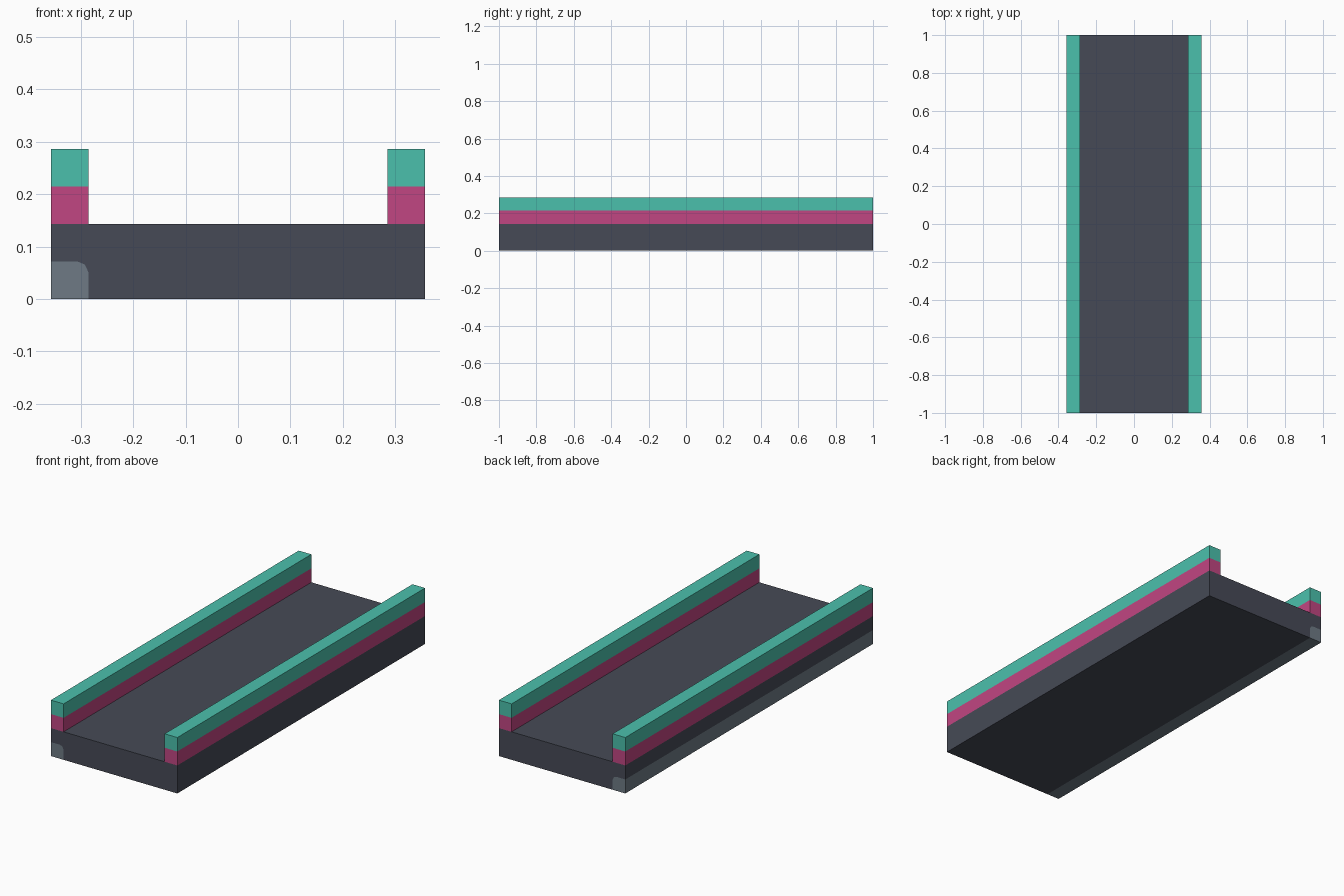
import bpy
import bmesh

if "Cube" in bpy.data.objects:
    bpy.data.objects.remove(bpy.data.objects["Cube"], do_unlink=True)

U = 1 / 14          # rail width and height of each colour band
W = 5 * U           # half width of the deck
HALF_LENGTH = 1.0


def material(name, rgb):
    """Flat material from 0-255 sRGB values, stored as linear."""
    lin = [((c / 255 + 0.055) / 1.055) ** 2.4 for c in rgb]
    mat = bpy.data.materials.new(name)
    mat.use_nodes = True
    mat.diffuse_color = (*lin, 1)
    bsdf = mat.node_tree.nodes["Principled BSDF"]
    bsdf.inputs["Base Color"].default_value = (*lin, 1)
    bsdf.inputs["Roughness"].default_value = 0.8
    return mat


def prism(name, profile, sides, mat):
    """Run an x-z profile (counter-clockwise from the front) along y.
    Only the listed profile edges become faces, so joints stay hollow."""
    bm = bmesh.new()
    front = [bm.verts.new((x, -HALF_LENGTH, z)) for x, z in profile]
    back = [bm.verts.new((x, HALF_LENGTH, z)) for x, z in profile]
    bm.faces.new(front)
    bm.faces.new(back[::-1])
    for i in sides:
        j = (i + 1) % len(profile)
        bm.faces.new((front[i], back[i], back[j], front[j]))
    mesh = bpy.data.meshes.new(name)
    bm.to_mesh(mesh)
    bm.free()
    mesh.materials.append(mat)
    obj = bpy.data.objects.new(name, mesh)
    bpy.context.collection.objects.link(obj)
    return obj


slate = material("dark slate", (70, 74, 86))
grey = material("steel grey", (110, 122, 133))
pink = material("magenta", (193, 70, 130))
teal = material("teal", (75, 192, 172))

# Rounded seam between the deck and its lower edge strip
seam = [(-W, U), (-W + 0.051, U), (-W + 0.065, U - 0.006),
        (-W + U, U - 0.02), (-W + U, 0)]

# Deck, with the strip notched out of its lower right edge
deck = seam + [(W, 0), (W, 2 * U), (W - U, 2 * U), (-W + U, 2 * U), (-W, 2 * U)]
prism("deck", deck, (4, 5, 7, 9), slate)

# Edge strip filling the notch
strip = [(-W, 0)] + seam[::-1]
prism("lower_edge_strip", strip, (0, 5), grey)

# Side rails: a lower band and a cap on each side
for side, x in (("right", -W), ("left", W - U)):
    for part, z, sides, mat in (("rail_base", 2 * U, (1, 3), pink),
                                ("rail_cap", 3 * U, (1, 2, 3), teal)):
        band = [(x, z), (x + U, z), (x + U, z + U), (x, z + U)]
        prism(f"{side}_{part}", band, sides, mat)
